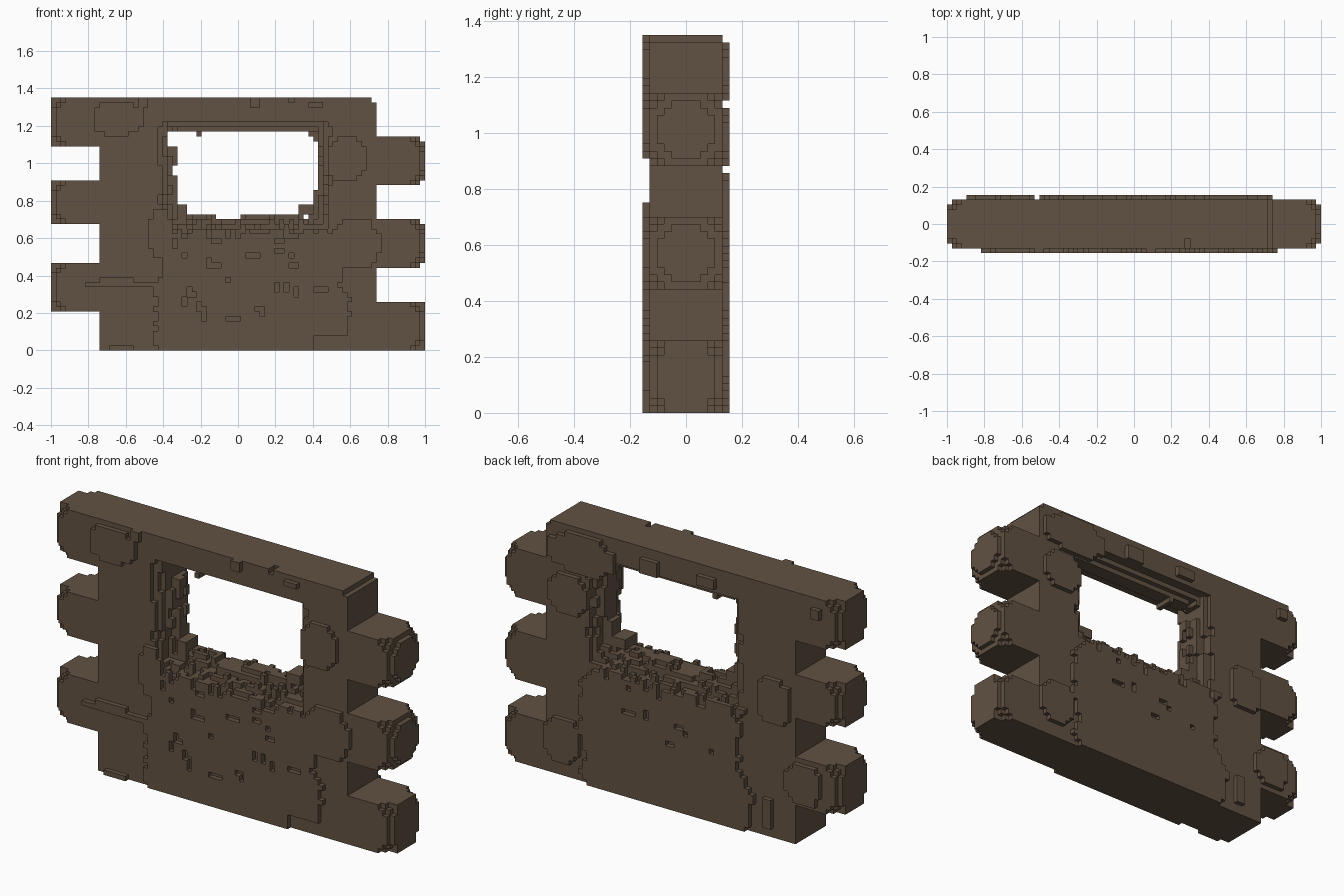
import bpy
import bmesh
import random

if "Cube" in bpy.data.objects:
    bpy.data.objects.remove(bpy.data.objects["Cube"])

rng = random.Random(7)
U = 2 / 77                      # block size: 77 wide, 12 deep, 52 tall
NX, NY, NZ = 77, 12, 52
FRONT, BACK = 0, 11             # one-block relief layers on each face

brown = bpy.data.materials.new("dark_wood_brown")
brown.use_nodes = True
COLOR = (0.120, 0.083, 0.055, 1)
brown.diffuse_color = COLOR
bsdf = brown.node_tree.nodes["Principled BSDF"]
bsdf.inputs["Base Color"].default_value = COLOR
bsdf.inputs["Roughness"].default_value = 0.9


def box(x0, x1, y0, y1, z0, z1):
    return {(i, j, k) for i in range(x0, x1) for j in range(y0, y1) for k in range(z0, z1)}


def knot(layer, cx, cz, rx, rz):
    """Ragged octagonal plate of blocks; centre and radii in units."""
    cells = set()
    for i in range(NX):
        for k in range(NZ):
            dx = abs(-1 + (i + 0.5) * U - cx) / rx
            dz = abs((k + 0.5) * U - cz) / rz
            if max(dx, dz) <= 1 and dx + dz < 1.5 + rng.uniform(-0.08, 0.08):
                cells.add((i, layer, k))
    return cells


def log_end(x0, x1, z0, z1, tip, soft):
    """Square log end with worn corners; soft ends also lose their tip edges."""
    cells = set()
    for c in box(x0, x1, 1, 11, z0, z1):
        d = abs(c[0] - tip)
        dy = min(c[1] - 1, 10 - c[1])
        dz = min(c[2] - z0, z1 - 1 - c[2])
        worn = d + dy + dz < 3 and dy < 2
        if soft:
            worn = worn or (d == 0 and (dy < 1 or dz < 1 or dy + dz < 4)) or (d == 1 and dy + dz < 2)
        elif d + dy < 1:
            worn = True
        if not worn:
            cells.add(c)
    return cells


# Wall with a window whose reveal steps outward towards both faces
FLARE = {1: 3, 2: 2, 3: 2, 4: 1, 5: 0, 6: 0, 7: 0, 8: 1, 9: 2, 10: 3}
wall = box(10, 67, 1, 11, 0, NZ)
for j, e in FLARE.items():
    wall -= box(26 - e, 54 + e, j, j + 1, 28, 45 + min(e, 2))
    # ragged sill
    for i in range(26 - e, 54 + e):
        drop = e + (rng.random() < 0.3) - (rng.random() < 0.2)
        if 34 <= i < 39:
            drop = max(drop, 1)
        wall |= box(i, i + 1, j, j + 1, 28 - e, 29 - drop if drop < e + 1 else 28 - e)
        wall -= box(i, i + 1, j, j + 1, 28 - max(drop, 0), 30)
    # ragged jambs
    for k in range(28, 45, 2):
        if rng.random() < 0.35:
            wall -= box(25 - e, 26 - e, j, j + 1, k, k + 2)
        if rng.random() < 0.35:
            wall -= box(54 + e, 55 + e, j, j + 1, k, k + 2)
# worn upper corners and widened right side of the opening
wall -= box(24, 26, 1, 11, 42, 45) | box(54, 55, 1, 11, 33, 45)
wall -= box(66, 67, 1, 11, 51, 52) | box(49, 50, 1, 3, 51, 52)
wall |= box(30, 31, 4, 8, 44, 45) | box(26, 28, 4, 8, 28, 30) | box(51, 54, 4, 8, 28, 30)

# Protruding log ends, staggered left and right
right_logs = (log_end(67, 77, 0, 10, 76, False)
              | log_end(67, 77, 17, 27, 76, True)
              | log_end(67, 77, 34, 44, 76, True))
left_logs = (log_end(0, 10, 8, 18, 0, False)
             | log_end(0, 10, 26, 35, 0, False)
             | log_end(0, 10, 42, 52, 0, False))


def panel(layer, x0, x1, top, chips):
    """Raised panel under the window with ragged edges and chipped blocks."""
    cells = set()
    left, right = x0, x1
    for k in range(top):
        left = min(max(left + rng.choice((-1, 0, 0, 1)), x0 - 2), x0 + 2)
        right = min(max(right + rng.choice((-1, 0, 0, 1)), x1 - 2), x1 + 2)
        cells |= box(left, right, layer, layer + 1, k, k + 1)
    for i in range(x0, x1):
        cells -= box(i, i + 1, layer, layer + 1, top - rng.choice((0, 0, 1, 2)), top)
    for _ in range(chips):
        i, k = rng.randrange(x0 + 2, x1 - 5), rng.randrange(top // 4, top)
        w, h = rng.choice(((1, 1), (2, 1), (3, 1), (1, 2)))
        cells -= box(i, i + w, layer, layer + 1, k, k + h)
    return cells


front_panel = panel(FRONT, 21, 61, 25, 28)
front_panel -= box(54, 64, 0, 1, 0, 3)
back_panel = panel(BACK, 21, 57, 25, 9)

# Knots and splinters on the faces
front_knots = (knot(FRONT, -0.64, 1.24, 0.13, 0.09)
               | knot(FRONT, 0.58, 1.02, 0.11, 0.11)
               | knot(FRONT, 0.63, 0.57, 0.13, 0.12)
               | knot(FRONT, -0.42, 0.62, 0.06, 0.13)
               | box(7, 22, 0, 1, 13, 14) | box(10, 17, 0, 1, 14, 15)
               | box(12, 17, 0, 1, 0, 1) | box(18, 20, 0, 1, 50, 52)
               | box(41, 43, 0, 1, 50, 52) | box(53, 56, 0, 1, 50, 51))
back_knots = (knot(BACK, -0.80, 0.34, 0.10, 0.10)
              | knot(BACK, -0.62, 0.74, 0.10, 0.11)
              | knot(BACK, 0.60, 0.99, 0.11, 0.10)
              | knot(BACK, 0.63, 0.20, 0.11, 0.11)
              | knot(BACK, 0.52, 1.22, 0.19, 0.10)
              | box(41, 45, 11, 12, 47, 50) | box(28, 32, 11, 12, 48, 50)
              | box(4, 6, 11, 12, 48, 50) | box(15, 17, 11, 12, 2, 8))

parts = {
    "wall_with_window": wall,
    "right_log_ends": right_logs,
    "left_log_ends": left_logs,
    "front_panel": front_panel,
    "back_panel": back_panel,
    "front_knots": front_knots - front_panel,
    "back_knots": back_knots - back_panel,
}
solid = set().union(*parts.values())


def build(name, cells):
    """Skin the exposed sides of the blocks with merged rectangles."""
    bm = bmesh.new()
    verts = {}

    def vert(p):
        if p not in verts:
            verts[p] = bm.verts.new(((p[0] - NX / 2) * U, (p[1] - NY / 2) * U, p[2] * U))
        return verts[p]

    for axis in range(3):
        a, b = (axis + 1) % 3, (axis + 2) % 3
        for side in (0, 1):
            layers = {}
            for c in cells:
                n = list(c)
                n[axis] += 2 * side - 1
                if tuple(n) not in solid:
                    layers.setdefault(c[axis], set()).add((c[a], c[b]))
            for level, todo in layers.items():
                while todo:
                    u, v = min(todo)
                    w = h = 1
                    while (u, v + h) in todo:
                        h += 1
                    while all((u + w, v + t) in todo for t in range(h)):
                        w += 1
                    todo -= {(u + s, v + t) for s in range(w) for t in range(h)}
                    loop = []
                    for s, t in ((0, 0), (w, 0), (w, h), (0, h)):
                        p = [0, 0, 0]
                        p[axis], p[a], p[b] = level + side, u + s, v + t
                        loop.append(vert(tuple(p)))
                    bm.faces.new(loop if side else loop[::-1])
    mesh = bpy.data.meshes.new(name)
    bm.to_mesh(mesh)
    bm.free()
    mesh.materials.append(brown)
    bpy.context.collection.objects.link(bpy.data.objects.new(name, mesh))


for part_name, part_cells in parts.items():
    build(part_name, part_cells)
